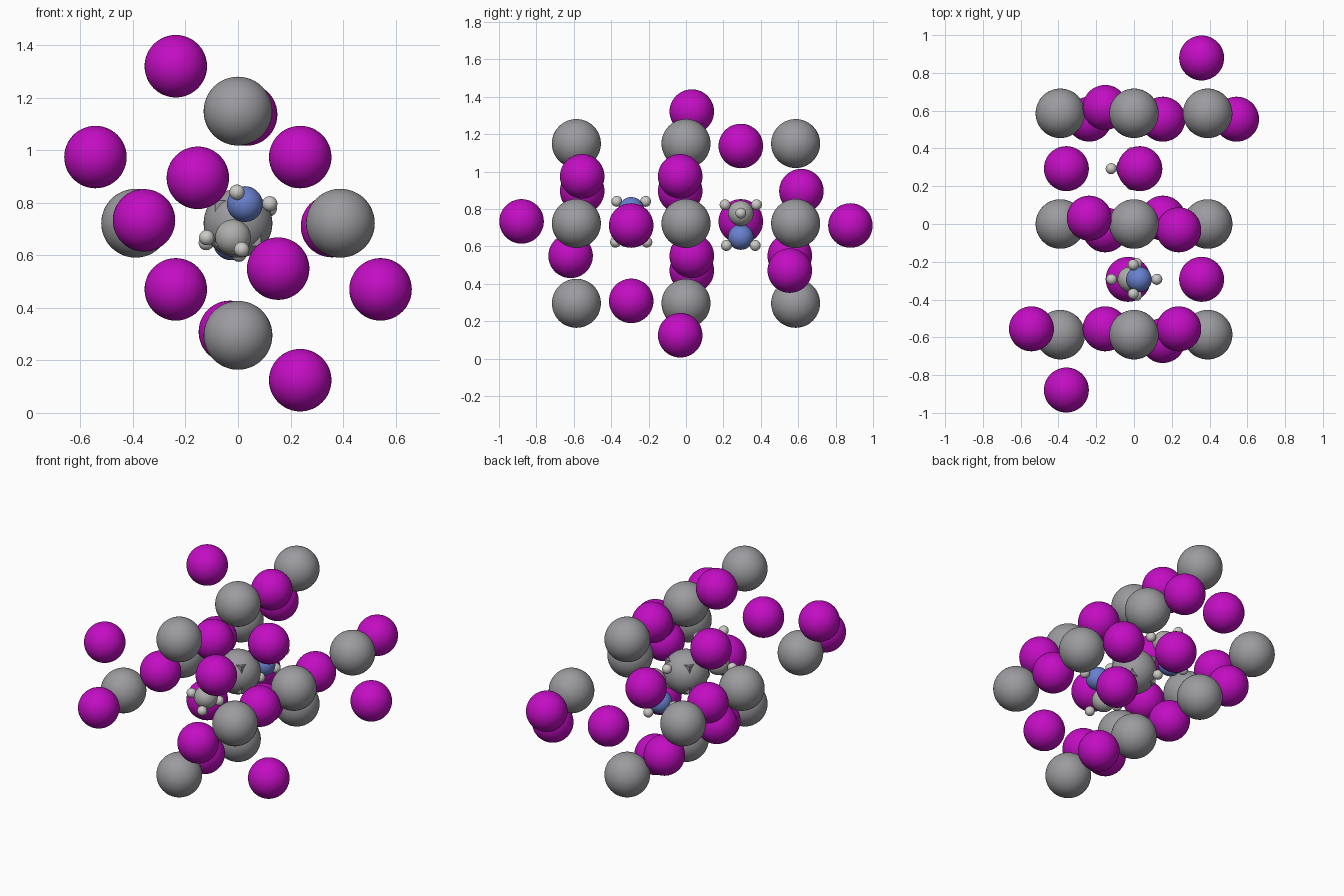
import bpy
from mathutils import Vector

if "Cube" in bpy.data.objects:
    bpy.data.objects.remove(bpy.data.objects["Cube"])

CENTRE = Vector((0, 0, 0.7225))   # inversion centre of the crystal


def material(name, rgb):
    m = bpy.data.materials.new(name)
    m.diffuse_color = (*rgb, 1)
    m.use_nodes = True
    m.node_tree.nodes["Principled BSDF"].inputs["Base Color"].default_value = m.diffuse_color
    return m


LEAD = material("lead_grey", (0.33, 0.33, 0.35))
IODINE = material("iodine_purple", (0.55, 0.004, 0.55))
CARBON = material("carbon_grey", (0.42, 0.42, 0.41))
NITROGEN = material("nitrogen_blue", (0.14, 0.22, 0.62))
HYDROGEN = material("hydrogen_grey", (0.6, 0.59, 0.57))


def atom(name, offset, radius, mat, segments=48):
    """Smooth sphere placed relative to the crystal centre."""
    bpy.ops.mesh.primitive_uv_sphere_add(
        segments=segments, ring_count=segments // 2, radius=radius,
        location=CENTRE + Vector(offset))
    ob = bpy.context.object
    ob.name = name
    ob.data.materials.append(mat)
    bpy.ops.object.shade_smooth()


def atom_pair(name, offset, *args):
    """An atom and its partner inverted through the centre."""
    atom(name, offset, *args)
    atom(name, -Vector(offset), *args)


# Lead atoms: a diamond of four in each of three layers
for y in (-0.586, 0, 0.586):
    for x, z in ((-0.39, 0), (0.39, 0), (0, -0.427), (0, 0.427)):
        atom("lead_atom", (x, y, z), 0.131, LEAD)

# Centre sphere with a cube whose corners poke through
atom("centre_sphere", (0, 0, 0), 0.131, LEAD)
bpy.ops.mesh.primitive_cube_add(size=0.174, location=CENTRE)
bpy.context.object.name = "centre_cube"
bpy.context.object.data.materials.append(LEAD)

# Iodine atoms, one of each inverted pair
for p in (
    # middle layer
    (-0.237, 0.031, 0.598), (0.237, -0.031, 0.252), (-0.153, -0.031, 0.173),
    # outer layers
    (-0.543, -0.555, 0.252), (0.237, -0.555, 0.252),
    (-0.153, -0.555, 0.173), (0.153, -0.617, -0.173),
    # between the layers
    (0.031, 0.293, 0.414), (-0.358, 0.293, 0.011), (-0.358, -0.879, 0.011),
):
    atom_pair("iodine_atom", p, 0.119, IODINE)

# Two small organic molecules, inverted copies of each other
Y = -0.293
atom_pair("nitrogen_atom", (0.026, Y, 0.073), 0.068, NITROGEN)
atom_pair("carbon_atom", (-0.019, Y, -0.054), 0.068, CARBON)
for p in ((0.121, Y, 0.074), (-0.004, Y - 0.077, 0.118), (-0.004, Y + 0.077, 0.118),
          (-0.119, Y, -0.055), (0.014, Y - 0.084, -0.1), (0.014, Y + 0.084, -0.1)):
    atom_pair("hydrogen_atom", p, 0.029, HYDROGEN, 32)
